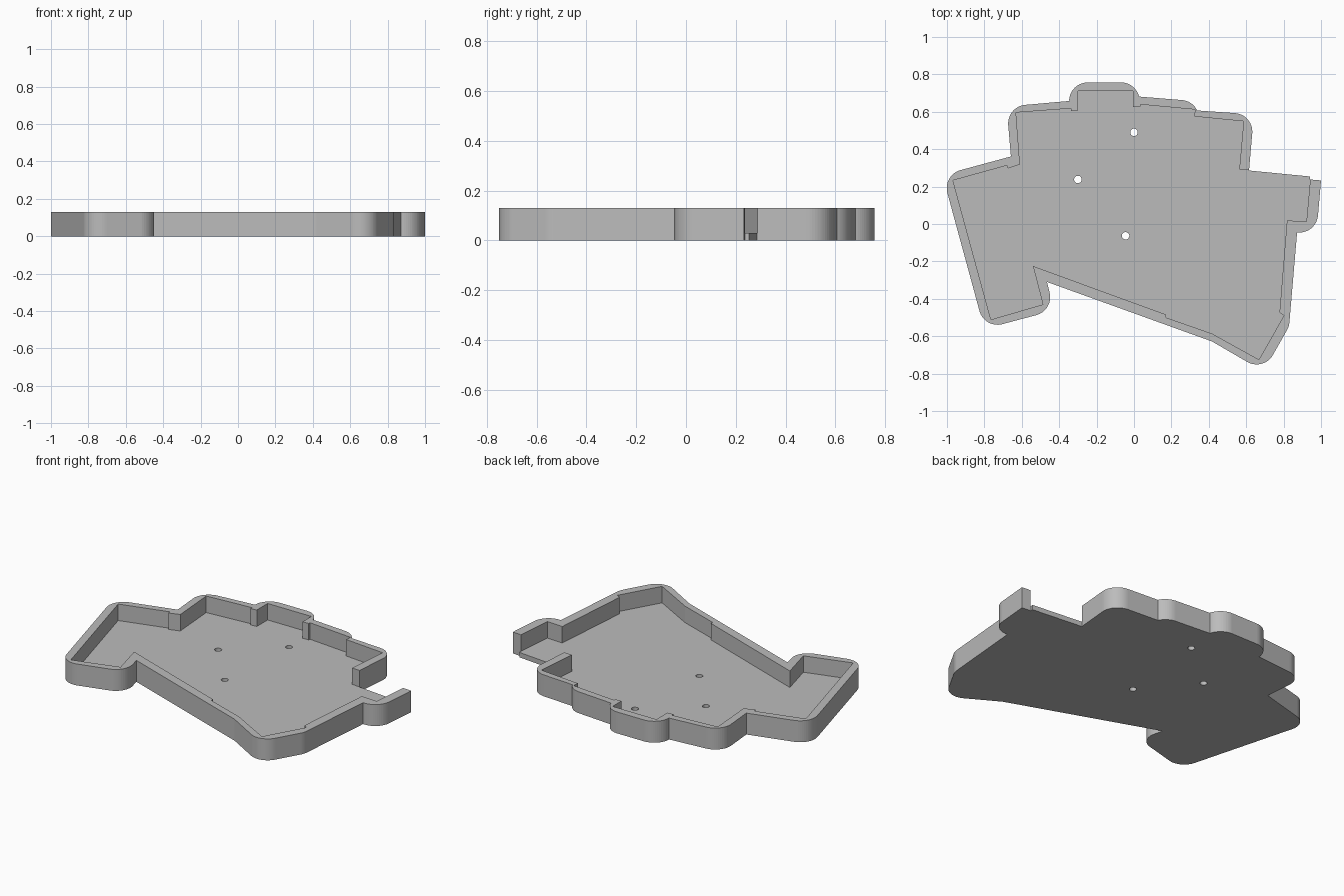
import bpy
import bmesh
from math import cos, sin, radians, tan
from mathutils import Vector

HEIGHT = 0.13
FLOOR = 0.03
RADIUS = 0.1
ROUND = True
SHARP = False

default_cube = bpy.data.objects.get("Cube")
if default_cube:
    bpy.data.objects.remove(default_cube, do_unlink=True)


def make_material(name, colour):
    material = bpy.data.materials.new(name)
    material.use_nodes = True
    material.diffuse_color = colour
    material.node_tree.nodes["Principled BSDF"].inputs["Base Color"].default_value = colour
    return material


def arc(centre_x, centre_y, start, end, steps=14):
    """Points along a circular arc of the standard corner radius."""
    angles = [radians(start + (end - start) * i / steps) for i in range(steps + 1)]
    return [(centre_x + RADIUS * cos(a), centre_y + RADIUS * sin(a)) for a in angles]


def fillet(before, corner, after, radius, steps=14):
    """Replace a sharp corner by a tangent arc."""
    before, corner, after = Vector(before), Vector(corner), Vector(after)
    to_before = (before - corner).normalized()
    to_after = (after - corner).normalized()
    half = to_before.angle(to_after) / 2
    centre = corner + (to_before + to_after).normalized() * radius / sin(half)
    start = corner + to_before * radius / tan(half) - centre
    end = corner + to_after * radius / tan(half) - centre
    sweep = start.angle(end)
    points = []
    for i in range(steps + 1):
        t = i / steps
        offset = (start * sin((1 - t) * sweep) + end * sin(t * sweep)) / sin(sweep)
        points.append(tuple(centre + offset))
    return points


def round_outline(corners):
    points = []
    for i, (x, y, rounded) in enumerate(corners):
        if rounded:
            before = corners[i - 1][:2]
            after = corners[(i + 1) % len(corners)][:2]
            points += fillet(before, (x, y), after, RADIUS)
        else:
            points.append((x, y))
    return points


def prism(name, points, bottom, top):
    """Extrude a flat outline straight up."""
    bm = bmesh.new()
    base = bm.faces.new([bm.verts.new((x, y, bottom)) for x, y in points])
    result = bmesh.ops.extrude_face_region(bm, geom=[base])
    raised = [v for v in result["geom"] if isinstance(v, bmesh.types.BMVert)]
    bmesh.ops.translate(bm, verts=raised, vec=(0, 0, top - bottom))
    bmesh.ops.recalc_face_normals(bm, faces=bm.faces)
    mesh = bpy.data.meshes.new(name)
    bm.to_mesh(mesh)
    bm.free()
    obj = bpy.data.objects.new(name, mesh)
    bpy.context.collection.objects.link(obj)
    return obj


def cut(target, cutter):
    """Subtract a hidden cutter and bake the result."""
    cutter.hide_render = True
    modifier = target.modifiers.new("cut", "BOOLEAN")
    modifier.operation = "DIFFERENCE"
    modifier.solver = "EXACT"
    modifier.object = cutter
    bpy.context.view_layer.objects.active = target
    bpy.ops.object.modifier_apply(modifier=modifier.name)
    bpy.data.objects.remove(cutter, do_unlink=True)


# Outer outline, counterclockwise from the back right corner of the left wing
outer_corners = [
    (-1.024, 0.262, ROUND), (-0.8, -0.561, ROUND), (-0.428, -0.462, ROUND),
    (-0.465, -0.31, SHARP), (0.417, -0.628, ROUND), (0.693, -0.788, ROUND),
    (0.829, -0.548, ROUND), (0.872, -0.045, SHARP), (0.975, -0.054, ROUND),
    (1.0, 0.233, SHARP), (0.941, 0.238, SHARP), (0.941, 0.254, SHARP),
    (0.615, 0.286, SHARP), (0.641, 0.586, ROUND),
]
# Back edge bumps: two arcs that are cut short where the next step begins
outer_corners += [(x, y, SHARP) for x, y in arc(0.248, 0.563, 26, 85)]
outer_corners += [(x, y, SHARP) for x, y in arc(-0.07, 0.657, 14, 90)]
outer_corners += [(x, y, SHARP) for x, y in arc(-0.247, 0.657, 90, 178)]
outer_corners += [(-0.345, 0.658, SHARP), (-0.681, 0.628, ROUND), (-0.658, 0.361, SHARP)]

# Pocket outline, running out through the opening in the back right wall
pocket_outline = [
    (-0.968, 0.233), (-0.765, -0.511), (-0.487, -0.43), (-0.54, -0.225),
    (0.171, -0.484), (0.171, -0.5), (0.417, -0.586), (0.668, -0.725),
    (0.802, -0.489), (0.778, -0.473), (0.818, 0.019), (0.922, 0.013),
    (0.942, 0.236), (0.95, 0.32), (0.7, 0.32), (0.63, 0.286), (0.563, 0.291),
    (0.586, 0.549), (0.323, 0.575), (0.326, 0.612), (0.036, 0.639),
    (0.035, 0.628), (-0.005, 0.626), (-0.005, 0.711), (-0.299, 0.711),
    (-0.299, 0.607), (-0.338, 0.604), (-0.337, 0.618), (-0.631, 0.596),
    (-0.61, 0.318), (-0.674, 0.297), (-0.679, 0.313),
]

# Tray body with its pocket
tray = prism("case_tray", round_outline(outer_corners), 0, HEIGHT)
cut(tray, prism("pocket_cutter", pocket_outline, FLOOR, HEIGHT + RADIUS))

# Screw holes through the floor
for hole_x, hole_y in [(0, 0.49), (-0.3, 0.238), (-0.045, -0.063)]:
    circle = [(hole_x + 0.2 * (x - hole_x), hole_y + 0.2 * (y - hole_y))
              for x, y in arc(hole_x, hole_y, 0, 360, 24)[:-1]]
    cut(tray, prism("hole_cutter", circle, -RADIUS, RADIUS))

tray.data.materials.clear()
tray.data.materials.append(make_material("plain grey", (0.5, 0.5, 0.5, 1)))
